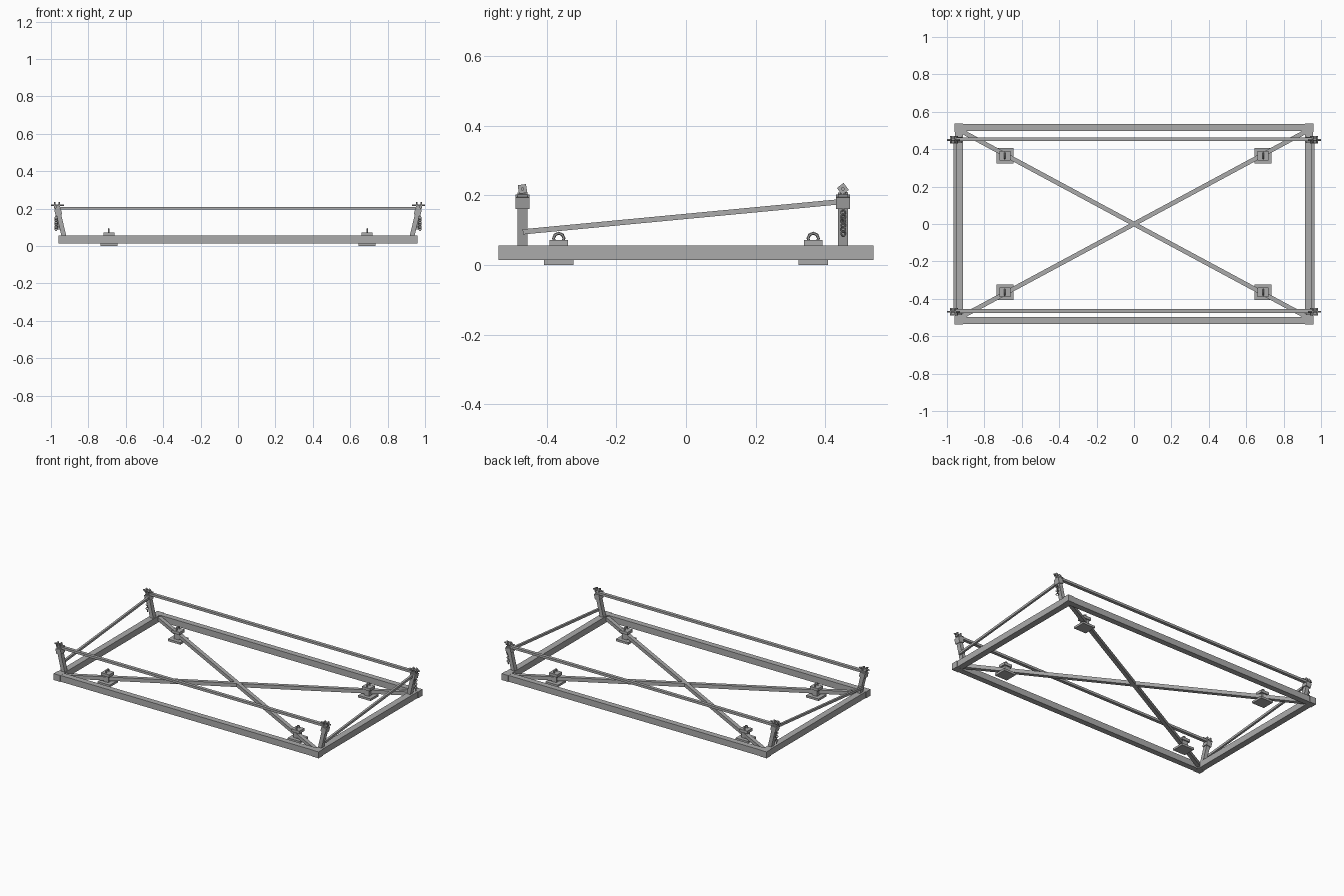
import bpy
import math
from mathutils import Matrix, Vector

cube = bpy.data.objects.get("Cube")
if cube:
    bpy.data.objects.remove(cube, do_unlink=True)

steel = bpy.data.materials.new("grey steel")
steel.use_nodes = True
GREY = (0.41, 0.41, 0.41, 1)
steel.diffuse_color = GREY
steel.node_tree.nodes["Principled BSDF"].inputs["Base Color"].default_value = GREY


def finish(name):
    ob = bpy.context.object
    ob.name = name
    ob.data.materials.append(steel)
    return ob


def box(name, centre, size, turn=0):
    """Box turned about the x axis."""
    bpy.ops.mesh.primitive_cube_add(size=1)
    ob = finish(name)
    ob.matrix_world = (Matrix.Translation(centre) @ Matrix.Rotation(turn, 4, 'X')
                       @ Matrix.Diagonal((*size, 1)))
    return ob


def beam(name, start, end, width, depth):
    """Rectangular bar between two points."""
    a, b = Vector(start), Vector(end)
    d = (b - a).normalized()
    side = d.cross(Vector((0, 0, 1))).normalized()
    rot = Matrix((side, d, side.cross(d))).transposed().to_4x4()
    bpy.ops.mesh.primitive_cube_add(size=1)
    ob = finish(name)
    ob.matrix_world = (Matrix.Translation((a + b) / 2) @ rot
                       @ Matrix.Diagonal((width, (b - a).length, depth, 1)))
    return ob


def rod(name, centre, radius, length, sides=8):
    """Round bar along x."""
    bpy.ops.mesh.primitive_cylinder_add(vertices=sides, radius=radius, depth=length,
                                        location=centre, rotation=(0, math.pi / 2, 0))
    return finish(name)


def ring(name, centre, major, minor, rotation, sides):
    bpy.ops.mesh.primitive_torus_add(major_segments=sides, minor_segments=6,
                                     major_radius=major, minor_radius=minor,
                                     location=centre, rotation=rotation)
    return finish(name)


# Base frame
for s, end in ((-1, "front"), (1, "back")):
    box(end + "_frame_bar", (0, s * 0.516, 0.035), (1.9, 0.038, 0.041))
for s, hand in ((-1, "right"), (1, "left")):
    box(hand + "_frame_bar", (s * 0.936, 0, 0.035), (0.042, 1.0, 0.041))

# Diagonal braces
for s, name in ((1, "rising_brace"), (-1, "falling_brace")):
    beam(name, (-0.92, -0.495 * s, 0.036), (0.92, 0.495 * s, 0.036), 0.024, 0.024)

# Long upper rails
for y, end in ((-0.465, "front"), (0.453, "back")):
    beam(end + "_upper_rail", (-0.955, y, 0.202), (0.955, y, 0.202), 0.021, 0.015)

for sx, hand in ((-1, "right"), (1, "left")):
    # Sloping side rail
    beam(hand + "_sloping_rail", (sx * 0.957, -0.468, 0.095),
         (sx * 0.957, 0.45, 0.182), 0.014, 0.015)

    for sy, end, py, turn in ((-1, "front", -0.469, 0.15), (1, "back", 0.45, 0.65)):
        tag = end + "_" + hand + "_"

        # Corner joint
        box(tag + "corner_joint", (sx * 0.937, sy * 0.515, 0.035), (0.048, 0.046, 0.042))

        # Leaning post and its collar
        foot = Vector((sx * 0.93, py, 0.05))
        top = Vector((sx * 0.967, py, 0.205))
        beam(tag + "post", foot, top, 0.029, 0.025)
        beam(tag + "collar", foot.lerp(top, 0.74), foot.lerp(top, 0.95), 0.04, 0.036)

        # Clamp bolt with two square plates
        rod(tag + "clamp_bolt", (sx * 0.965, py, 0.218), 0.005, 0.07)
        for x in (0.957, 0.98):
            box(tag + "clamp_plate", (sx * x, py, 0.218), (0.008, 0.024, 0.025), turn)
        box(tag + "clamp_stem", (sx * 0.967, py, 0.205), (0.014, 0.014, 0.02))

        # Foot pad, riser block and lifting eye
        fx, fy = sx * 0.69, sy * 0.365
        box(tag + "pad", (fx, fy, 0.007), (0.09, 0.084, 0.014))
        box(tag + "pad_neck", (fx, fy, 0.034), (0.036, 0.036, 0.042))
        box(tag + "pad_block", (fx, fy, 0.062), (0.058, 0.052, 0.018))
        ring(tag + "pad_eye", (fx, fy, 0.076), 0.015, 0.0045,
             (0, math.pi / 2, 0), 8)

    # Hanging chain on the back post
    for i in range(6):
        ring(hand + "_chain_link", (sx * 0.973, 0.451, 0.15 - i * 0.012), 0.008, 0.0025,
             (math.pi / 2, 0, math.pi / 4 + i * math.pi / 2), 10)
